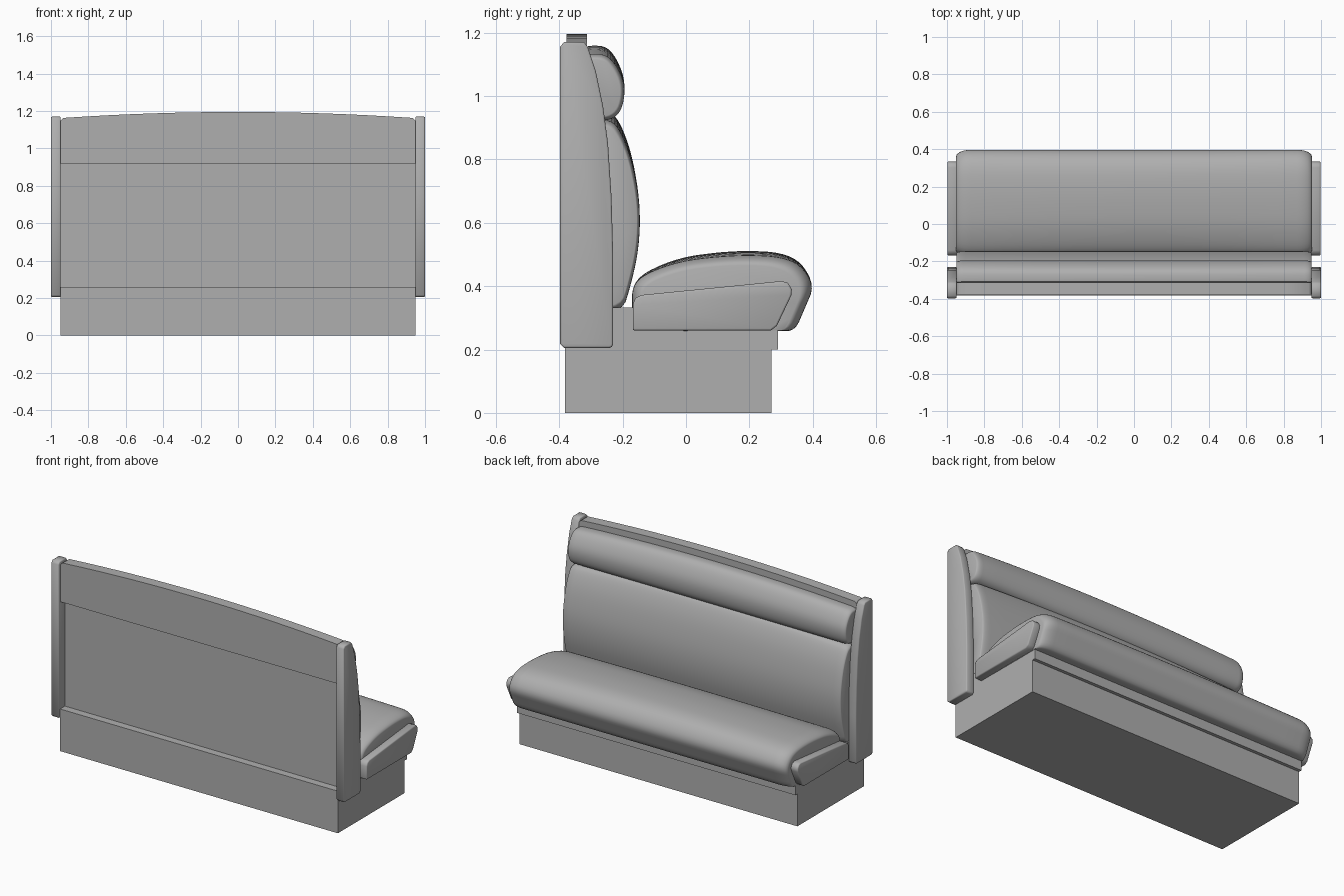
import bpy, bmesh, math

if "Cube" in bpy.data.objects:
    bpy.data.objects.remove(bpy.data.objects["Cube"])

# One plain mid grey for everything
grey = bpy.data.materials.new("mid_grey")
grey.diffuse_color = (.43, .43, .43, 1)
grey.use_nodes = True
grey.node_tree.nodes["Principled BSDF"].inputs["Base Color"].default_value = grey.diffuse_color


def finish(name, bm, bevel=0.0, angle=50):
    bmesh.ops.recalc_face_normals(bm, faces=bm.faces)
    if bevel:
        hard = [e for e in bm.edges if e.calc_face_angle(0) > math.radians(60)]
        bmesh.ops.bevel(bm, geom=hard, offset=bevel, segments=2, profile=.5,
                        affect='EDGES', clamp_overlap=True)
    me = bpy.data.meshes.new(name)
    bm.to_mesh(me)
    bm.free()
    me.materials.append(grey)
    ob = bpy.data.objects.new(name, me)
    bpy.context.collection.objects.link(ob)
    bpy.ops.object.select_all(action='DESELECT')
    ob.select_set(True)
    bpy.context.view_layer.objects.active = ob
    bpy.ops.object.shade_smooth_by_angle(angle=math.radians(angle))
    return ob


def loft(name, rings, bevel=0.0):
    """Skin equal-length closed rings and cap both ends."""
    bm = bmesh.new()
    vs = [[bm.verts.new(p) for p in r] for r in rings]
    n = len(vs[0])
    for a, b in zip(vs, vs[1:]):
        for i in range(n):
            bm.faces.new((a[i], a[(i + 1) % n], b[(i + 1) % n], b[i]))
    bm.faces.new(vs[0])
    bm.faces.new(vs[-1])
    return finish(name, bm, bevel)


def slab_x(name, prof, x0, x1, bevel=0.0):
    return loft(name, [[(x, y, z) for y, z in prof] for x in (x0, x1)], bevel)


def slab_y(name, prof, y0, y1, bevel=0.0):
    return loft(name, [[(x, y, z) for x, z in prof] for y in (y0, y1)], bevel)


def box(name, x, y0, y1, z0, z1):
    return slab_x(name, [(y0, z0), (y1, z0), (y1, z1), (y0, z1)], -x, x)


def chaikin(p, times):
    for _ in range(times):
        q = []
        for a, b in zip(p, p[1:] + p[:1]):
            q += [tuple(.75 * s + .25 * t for s, t in zip(a, b)),
                  tuple(.25 * s + .75 * t for s, t in zip(a, b))]
        p = q
    return p


def cushion(name, prof, anchor, half, rx, shrink, rise):
    """Padded roll along x: rounded ends shrink to the anchor, rise adds the arch."""
    prof = chaikin(prof, 2)
    ends = [(half - rx * (1 - math.cos(t)), 1 - shrink * (1 - math.sin(t)))
            for t in [i * math.pi / 12 for i in range(7)]]
    mids = [((half - rx) * i / 8, 1) for i in range(7, -1, -1)]
    side = ends + mids
    stations = [(-x, s) for x, s in side] + [(x, s) for x, s in side[-2::-1]]
    ay, az = anchor
    rings = [[(x, ay + (y - ay) * s,
               az + (z - az) * s - rise(z) * (x / half) ** 2) for y, z in prof]
             for x, s in stations]
    return loft(name, rings)


# Plinth, core under the seat and front rail
box("plinth", .95, -.382, .27, 0, .26)
box("seat_core", .95, -.32, .25, .25, .332)
box("front_rail", .95, .26, .29, .2, .262)

# Back boards: the lower one is recessed, the upper one has an arched top
box("back_board_lower", .95, -.335, -.27, .25, .93)
arch = [(x, 1.195 - .032 * (x / .935) ** 2)
        for x in [.935 - .935 * i / 8 for i in range(17)]]
slab_y("back_board_upper",
       [(-.95, .92), (.95, .92), (.95, 1.148)] + arch + [(-.95, 1.148)],
       -.377, -.312)

# Side panels and seat wings on both ends
panel = [(-.385, .205), (-.242, .205), (-.234, .208), (-.23, .216), (-.23, .5),
         (-.235, .68), (-.246, .85), (-.262, .97), (-.285, 1.08), (-.31, 1.155),
         (-.322, 1.17), (-.385, 1.17), (-.397, 1.155), (-.397, .217)]
wing = [(-.168, .26), (.268, .26), (.287, .275), (.332, .37), (.334, .39),
        (.322, .41), (.302, .416), (-.14, .372), (-.16, .362), (-.168, .342)]
for tag, s in (("left", -1), ("right", 1)):
    slab_x(tag + "_side_panel", panel, s * .948, s * 1.0, .006)
    slab_x(tag + "_seat_wing", wing, s * .94, s * .997, .006)

# Seat cushion
cushion("seat_cushion",
        [(-.17, .26), (-.17, .33), (-.17, .4), (-.13, .445), (-.02, .49), (.1, .507),
         (.2, .512), (.3, .506), (.365, .475), (.405, .4), (.375, .33), (.345, .26),
         (.3, .258), (.1, .258)],
        (.08, .262), .952, .08, .12, lambda z: max(0, z - .4) * .14)

# Back cushion
cushion("back_cushion",
        [(-.31, .32), (-.2, .32), (-.175, .4), (-.152, .5), (-.144, .6), (-.15, .7),
         (-.172, .82), (-.205, .91), (-.235, .95), (-.31, .95)],
        (-.31, .62), .95, .05, .06, lambda z: max(0, z - .6) * .08)

# Head roll
cushion("head_roll",
        [(-.32, .93), (-.25, .92), (-.21, .945), (-.194, 1.0), (-.195, 1.06),
         (-.22, 1.12), (-.25, 1.155), (-.29, 1.16), (-.32, 1.155)],
        (-.31, 1.03), .95, .04, .12, lambda z: max(0, z - .92) * .12)
